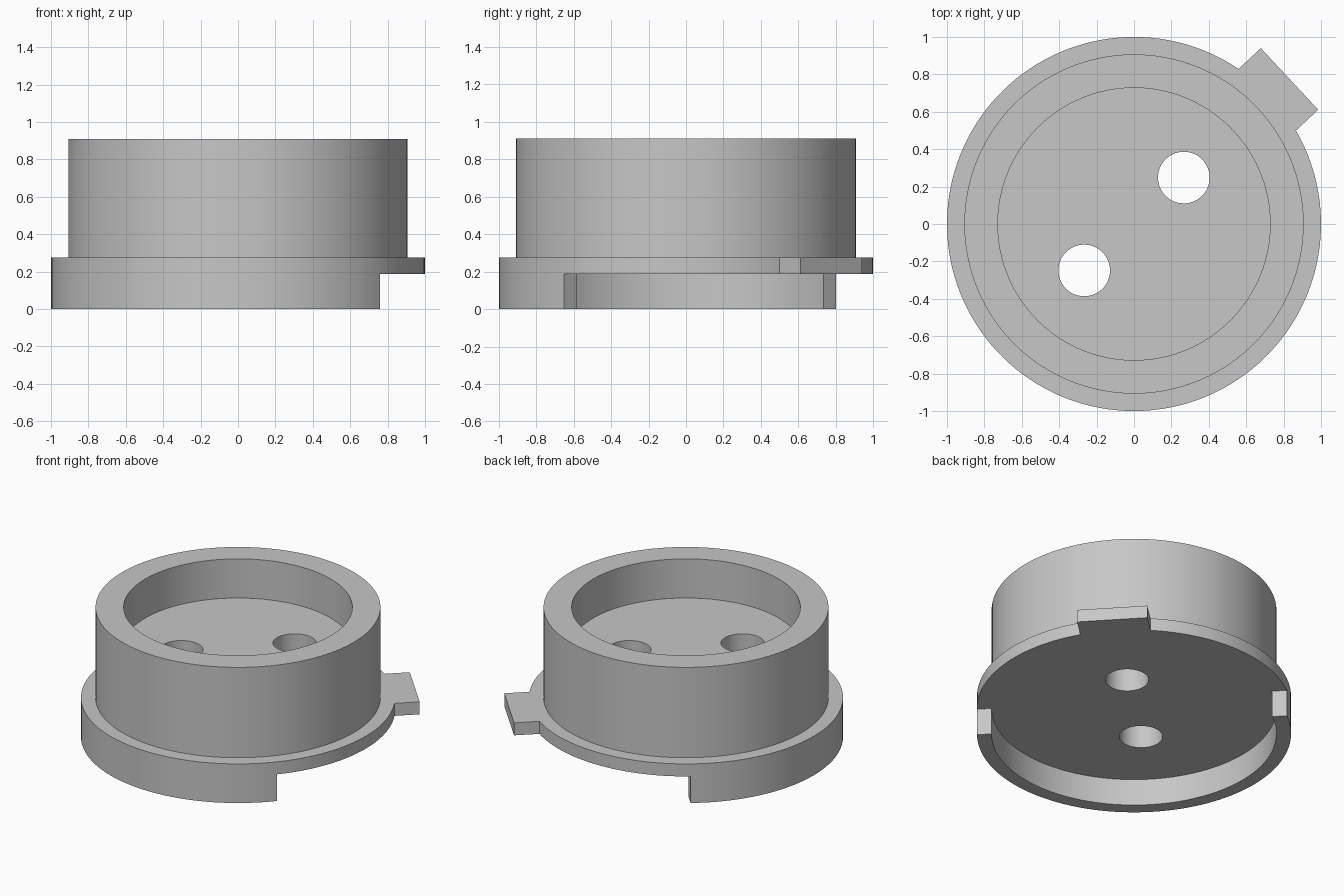
import bpy, bmesh, math

if "Cube" in bpy.data.objects:
    bpy.data.objects.remove(bpy.data.objects["Cube"])

AXIS = math.radians(43)          # direction of the tab
SEG = 128

grey = bpy.data.materials.new("light_grey")
grey.diffuse_color = (0.57, 0.57, 0.57, 1)
grey.use_nodes = True
grey.node_tree.nodes["Principled BSDF"].inputs["Base Color"].default_value = grey.diffuse_color


def arc(r, a0, a1, n=SEG, cx=0.0):
    return [(cx + r * math.cos(a0 + (a1 - a0) * i / n),
             r * math.sin(a0 + (a1 - a0) * i / n)) for i in range(n + 1)]


def circle(r, cx=0.0, n=SEG):
    return arc(r, 0, 2 * math.pi, n, cx)[:-1]


def prism(name, outline, z0, z1):
    """Extrude an outline, given along the tab axis, from z0 to z1."""
    c, s = math.cos(AXIS), math.sin(AXIS)
    bm = bmesh.new()
    face = bm.faces.new([bm.verts.new((x * c - y * s, x * s + y * c, z0)) for x, y in outline])
    top = bmesh.ops.extrude_face_region(bm, geom=[face])["geom"]
    bmesh.ops.translate(bm, vec=(0, 0, z1 - z0),
                        verts=[v for v in top if isinstance(v, bmesh.types.BMVert)])
    bmesh.ops.recalc_face_normals(bm, faces=bm.faces)
    mesh = bpy.data.meshes.new(name)
    bm.to_mesh(mesh)
    bm.free()
    mesh.materials.append(grey)
    ob = bpy.data.objects.new(name, mesh)
    bpy.context.collection.objects.link(ob)
    return ob


def combine(target, tool, operation):
    mod = target.modifiers.new(tool.name, 'BOOLEAN')
    mod.operation = operation
    mod.solver = 'EXACT'
    mod.object = tool
    bpy.context.view_layer.objects.active = target
    bpy.ops.object.modifier_apply(modifier=mod.name)
    bpy.data.objects.remove(tool)


# flange disc with the square tab in its outline
half = 0.225
a = math.asin(half)
flange = arc(1.0, a, 2 * math.pi - a) + [(1.137, -half), (1.137, half)]
cap = prism("cap_body", flange, 0, 0.275)

# upper barrel and its recess
combine(cap, prism("barrel", circle(0.907), 0.23, 0.91), 'UNION')
combine(cap, prism("recess", circle(0.728), 0.635, 1.2), 'DIFFERENCE')

# underside cut that leaves the half-ring skirt opposite the tab
d = 0.11
b = math.acos(d / 0.907)
under = arc(0.907, b, 2 * math.pi - b) + [(d, -1.3), (1.3, -1.3), (1.3, 1.3), (d, 1.3)]
combine(cap, prism("underside", under, -0.3, 0.187), 'DIFFERENCE')

# two through holes
for cx in (0.364, -0.364):
    combine(cap, prism("hole", circle(0.138, cx, 64), -0.5, 1.5), 'DIFFERENCE')

# smooth round walls, keep rims sharp
bpy.ops.object.select_all(action='DESELECT')
cap.select_set(True)
bpy.context.view_layer.objects.active = cap
bpy.ops.object.shade_smooth_by_angle(angle=math.radians(30))
